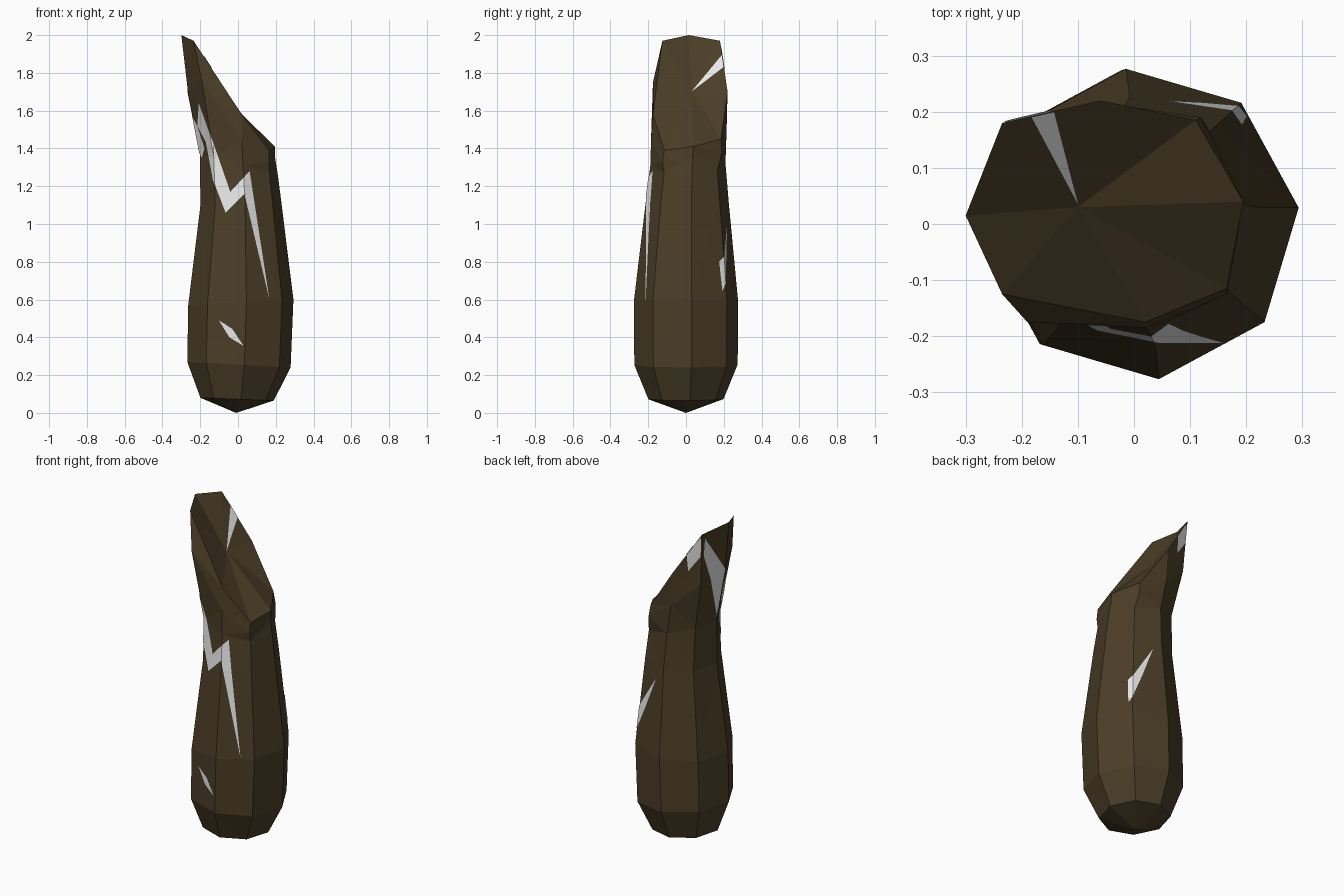
import bpy, bmesh, math
from mathutils import Vector

if "Cube" in bpy.data.objects:
    bpy.data.objects.remove(bpy.data.objects["Cube"])


def material(name, rgb):
    m = bpy.data.materials.new(name)
    m.diffuse_color = (*rgb, 1)
    m.use_nodes = True
    m.node_tree.nodes["Principled BSDF"].inputs["Base Color"].default_value = m.diffuse_color
    return m


BROWN = material("dark brown", (0.07, 0.047, 0.02))
WHITE = material("pale white", (0.8, 0.8, 0.8))


def add_object(name, bm, mat):
    mesh = bpy.data.meshes.new(name)
    bm.to_mesh(mesh)
    bm.free()
    mesh.materials.append(mat)
    ob = bpy.data.objects.new(name, mesh)
    bpy.context.collection.objects.link(ob)
    return ob


SIDES = 8


def ring(left, right, y0, y1, z_left, z_right):
    """Eight-sided ring, tilted from left to right."""
    pts = []
    for k in range(SIDES):
        a = math.radians(6 + 45 * k)
        c, s = math.cos(a), math.sin(a)
        pts.append(((left + right) / 2 + (right - left) / 2 * c,
                    (y0 + y1) / 2 + (y1 - y0) / 2 * s,
                    (z_left + z_right) / 2 + (z_right - z_left) / 2 * c))
    return pts


shoulder = [(.195, .035, 1.36), (.12, .19, 1.38), (-.05, .215, 1.5), (-.215, .165, 1.65),
            (-.265, 0, 1.7), (-.19, -.175, 1.75), (.02, -.185, 1.45), (.165, -.125, 1.33)]
rim = [(.195, .04, 1.41), (.11, .185, 1.45), (-.06, .22, 1.7), (-.235, .18, 1.97),
       (-.3, .015, 2), (-.235, -.125, 1.97), (.02, -.175, 1.58), (.165, -.115, 1.39)]
rings = [ring(-.2, .19, -.2, .2, .08, .065),
         ring(-.27, .28, -.275, .275, .27, .24),
         ring(-.265, .295, -.278, .278, .57, .6),
         ring(-.2, .23, -.215, .228, 1.1, 1.12),
         ring(-.203, .212, -.19, .21, 1.37, 1.26),
         shoulder, rim]


def fan(bm, tip, loop, flip):
    for k in range(SIDES):
        a, b = loop[k], loop[(k + 1) % SIDES]
        bm.faces.new((tip, b, a) if flip else (tip, a, b))


def side_mesh():
    bm = bmesh.new()
    loops = [[bm.verts.new(p) for p in r] for r in rings]
    for lo, hi in zip(loops, loops[1:]):
        for k in range(SIDES):
            j = (k + 1) % SIDES
            bm.faces.new((lo[k], lo[j], hi[j], hi[k]))
    fan(bm, bm.verts.new((-.01, 0, 0)), loops[0], True)
    bmesh.ops.triangulate(bm, faces=bm.faces[:])
    bm.normal_update()
    return bm


def top_mesh():
    bm = bmesh.new()
    fan(bm, bm.verts.new((-.1, .03, 1.7)), [bm.verts.new(p) for p in rim], False)
    bm.normal_update()
    return bm


# Trunk and its slanted, sunken top
add_object("trunk", side_mesh(), BROWN)
add_object("slanted_top", top_mesh(), BROWN)


def inlay(name, source, axis, sign, outline):
    """Thin light plate: the surface cut to a convex outline seen along one axis."""
    bm = source()
    view = Vector((0, 0, 0))
    view[axis] = sign
    u, v = [i for i in range(3) if i != axis]
    pts = []
    for p, q in outline:
        w = Vector((0, 0, 0))
        w[u], w[v] = p, q
        pts.append(w)
    mid = sum(pts, Vector()) / len(pts)
    away = [f for f in bm.faces if f.normal.dot(view) < 0.02]
    bmesh.ops.delete(bm, geom=away, context='FACES')
    for a, b in zip(pts, pts[1:] + pts[:1]):
        n = (b - a).cross(view).normalized()
        if n.dot(mid - a) > 0:
            n = -n
        bmesh.ops.bisect_plane(bm, geom=bm.verts[:] + bm.edges[:] + bm.faces[:],
                               plane_co=a, plane_no=n, clear_outer=True)
    bm.normal_update()
    for vert in bm.verts:
        vert.co += vert.normal * 0.003
    add_object(name, bm, WHITE)


# Zigzag crack round the front
front = [[(-.27, 1.7), (-.213, 1.52), (-.165, 1.43), (-.19, 1.35), (-.215, 1.4)],
         [(-.205, 1.64), (-.165, 1.43), (-.213, 1.52)],
         [(-.205, 1.64), (-.13, 1.43), (-.13, 1.23), (-.165, 1.42)],
         [(-.13, 1.43), (-.04, 1.17), (-.065, 1.06), (-.13, 1.23)],
         [(-.04, 1.17), (.06, 1.28), (.035, 1.16), (-.065, 1.06)],
         [(.06, 1.28), (.165, .6), (.03, 1.17)]]
for i, outline in enumerate(front):
    inlay(f"front_crack_{i + 1}", side_mesh, 1, -1, outline)

# Crack on the left, the back and over the top
inlay("left_crack", side_mesh, 0, -1, [(.16, 1.94), (.16, 1.83), (0, 1.4), (0, 1.7)])
inlay("back_crack", side_mesh, 1, 1,
      [(-.185, 1.9), (-.145, 1.84), (-.15, 1.73), (-.222, 1.83), (-.23, 1.95)])
inlay("top_crack", top_mesh, 2, 1, [(-.1, .03), (-.187, .193), (-.145, .203)])

# Small separate chips
inlay("front_chip", side_mesh, 1, -1, [(-.1, .49), (-.03, .445), (.03, .355), (-.045, .4)])
inlay("back_chip", side_mesh, 1, 1, [(.03, 1.06), (.19, .8), (.2, .63), (.12, .84)])
